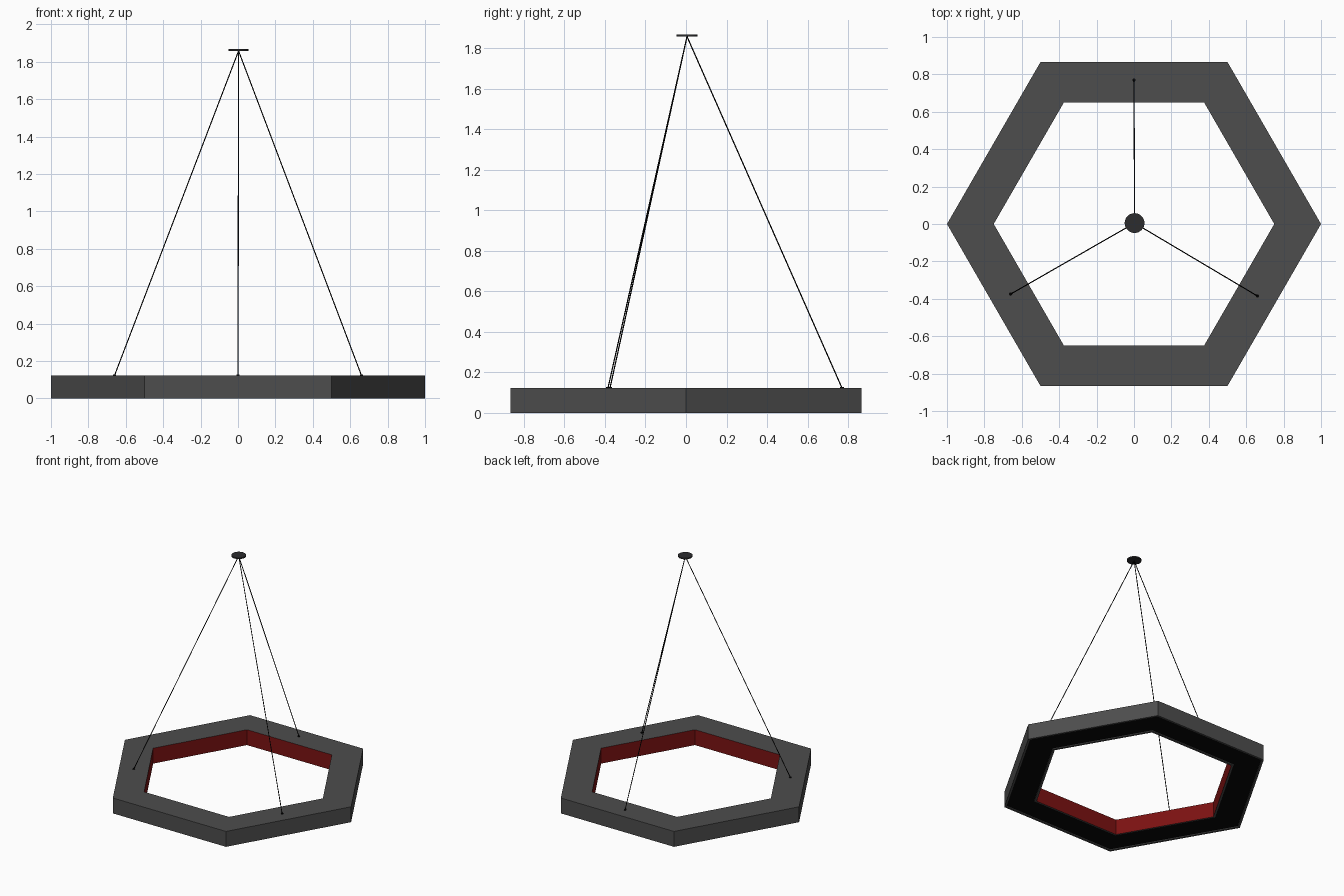
import bpy, bmesh
from math import cos, sin, pi
from mathutils import Vector

if "Cube" in bpy.data.objects:
    bpy.data.objects.remove(bpy.data.objects["Cube"])


def material(name, rgb):
    m = bpy.data.materials.new(name)
    m.diffuse_color = (*rgb, 1)
    m.use_nodes = True
    m.node_tree.nodes["Principled BSDF"].inputs["Base Color"].default_value = m.diffuse_color
    return m


GREY = material("dark_grey", (0.075, 0.075, 0.075))
RED = material("red", (0.2, 0.006, 0.006))
BLACK = material("black", (0.002, 0.002, 0.002))
CHARCOAL = material("charcoal", (0.025, 0.025, 0.027))


def hex_ring(name, profile, mats, slots):
    """Sweep a closed (radius, z) profile around six corners."""
    n = len(profile)
    bm = bmesh.new()
    rings = [[bm.verts.new((r * cos(k * pi / 3), r * sin(k * pi / 3), z))
              for r, z in profile] for k in range(6)]
    for k in range(6):
        a, b = rings[k], rings[(k + 1) % 6]
        for i in range(n):
            j = (i + 1) % n
            f = bm.faces.new((a[i], b[i], b[j], a[j]))
            f.material_index = slots[i]
    bmesh.ops.recalc_face_normals(bm, faces=bm.faces)
    mesh = bpy.data.meshes.new(name)
    bm.to_mesh(mesh)
    bm.free()
    for m in mats:
        mesh.materials.append(m)
    ob = bpy.data.objects.new(name, mesh)
    bpy.context.collection.objects.link(ob)
    return ob


def rod(name, start, end, radius, sides, mat):
    """Cylinder between two points."""
    start, end = Vector(start), Vector(end)
    d = end - start
    bpy.ops.mesh.primitive_cylinder_add(vertices=sides, radius=radius, depth=d.length,
                                        location=(start + end) / 2,
                                        rotation=d.to_track_quat('Z', 'Y').to_euler())
    ob = bpy.context.object
    ob.name = name
    ob.data.materials.append(mat)
    bpy.ops.object.shade_smooth_by_angle()
    return ob


# Hexagonal lamp housing, open channel underneath, red inner wall
H = 0.123
hex_ring("lamp_housing",
         [(1, 0), (1, H), (0.75, H), (0.75, 0), (0.77, 0), (0.77, 0.014), (0.98, 0.014), (0.98, 0)],
         [GREY, RED], [0, 0, 1, 0, 0, 0, 0, 0])

# Diffuser panel set into the channel
hex_ring("diffuser", [(0.98, 0.008), (0.98, 0.014), (0.77, 0.014), (0.77, 0.008)],
         [BLACK], [0, 0, 0, 0])

# Ceiling canopy
top = Vector((0.003, 0.005, 1.858))
rod("ceiling_canopy", top, top + Vector((0, 0, 0.01)), 0.053, 32, CHARCOAL)

# Suspension wires with small anchors
for side, x, y in (("back", 0, 0.77), ("left", -0.66, -0.375), ("right", 0.66, -0.385)):
    rod(side + "_wire", (x, y, H), top, 0.003, 8, BLACK)
    rod(side + "_wire_anchor", (x, y, H - 0.002), (x, y, H + 0.004), 0.009, 12, BLACK)
